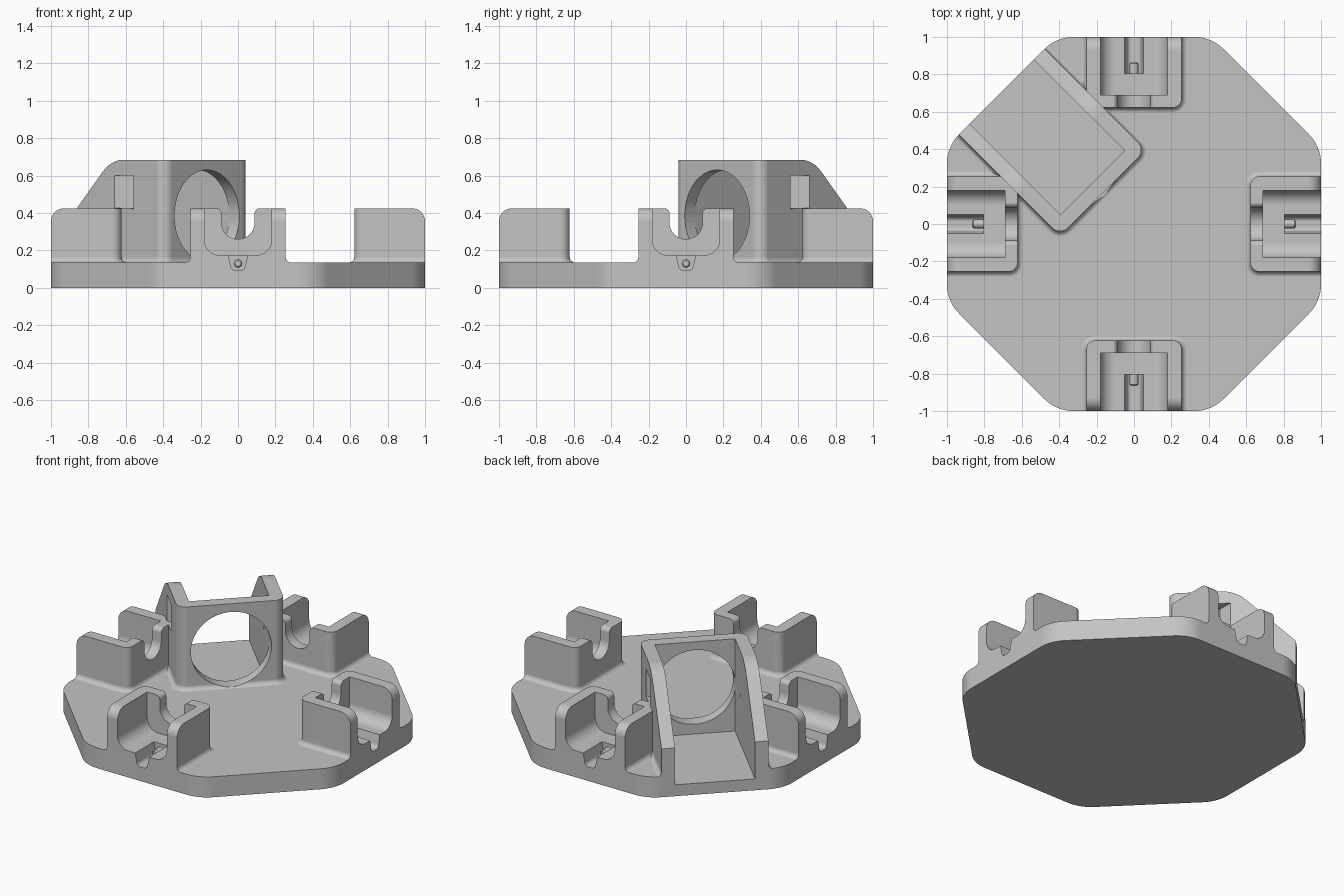
import bpy
import bmesh
import math
from mathutils import Matrix, Vector

if "Cube" in bpy.data.objects:
    bpy.data.objects.remove(bpy.data.objects["Cube"])

grey = bpy.data.materials.new("light grey plastic")
grey.use_nodes = True
colour = (0.55, 0.55, 0.55, 1)
grey.diffuse_color = colour
grey.node_tree.nodes["Principled BSDF"].inputs["Base Color"].default_value = colour

PLATE_TOP, FILLET, FAR = 0.135, 0.03, 1.3


def rounded(corners, segments=10):
    """Outline from (x, y, radius) corners, each rounded by its radius."""
    out = []
    for i, (x, y, r) in enumerate(corners):
        p = Vector((x, y))
        if r <= 0:
            out.append(p)
            continue
        a = (Vector(corners[i - 1][:2]) - p).normalized()
        b = (Vector(corners[(i + 1) % len(corners)][:2]) - p).normalized()
        half = a.angle(b) / 2
        centre = p + (a + b).normalized() * r / math.sin(half)
        start = p + a * r / math.tan(half) - centre
        sweep = start.angle_signed(p + b * r / math.tan(half) - centre)
        for s in range(segments + 1):
            # angle_signed is clockwise, so the turn is negated
            out.append(centre + Matrix.Rotation(-sweep * s / segments, 2) @ start)
    return out


def loft(name, rings, turn=0):
    """Solid through a stack of matching rings, turned about z."""
    bm = bmesh.new()
    loops = [[bm.verts.new(p) for p in ring] for ring in rings]
    n = len(loops[0])
    for low, high in zip(loops, loops[1:]):
        for i in range(n):
            j = (i + 1) % n
            bm.faces.new((low[i], low[j], high[j], high[i]))
    bm.faces.new(loops[0])
    bm.faces.new(loops[-1])
    bmesh.ops.recalc_face_normals(bm, faces=bm.faces)
    bm.transform(Matrix.Rotation(math.radians(turn), 4, "Z"))
    mesh = bpy.data.meshes.new(name)
    bm.to_mesh(mesh)
    bm.free()
    mesh.materials.append(grey)
    obj = bpy.data.objects.new(name, mesh)
    bpy.context.collection.objects.link(obj)
    return obj


def prism(name, outline, axis, lo, hi, turn=0):
    """Extrude an outline along one axis."""
    place = {"X": lambda p, d: (d, p.x, p.y),
             "Y": lambda p, d: (p.x, d, p.y),
             "Z": lambda p, d: (p.x, p.y, d)}[axis]
    return loft(name, [[place(p, d) for p in outline] for d in (lo, hi)], turn)


def combine(target, tool, operation):
    """Apply a boolean and remove the tool."""
    tool.hide_render = True
    mod = target.modifiers.new("cut", "BOOLEAN")
    mod.operation, mod.solver, mod.object = operation, "EXACT", tool
    bpy.context.view_layer.objects.active = target
    bpy.ops.object.modifier_apply(modifier=mod.name)
    bpy.data.objects.remove(tool)


def flared_block(name, half, back, radius, top, turn):
    """Upright block with rounded rear corners and a concave foot fillet."""
    levels = [(0.05, FILLET)]
    for s in range(7):
        t = math.radians(15 * s)
        levels.append((PLATE_TOP - 0.0005 + FILLET * (1 - math.cos(t)),
                       FILLET * (1 - math.sin(t))))
    levels.append((top, 0))
    rings = []
    for z, d in levels:
        shape = rounded([(-half - d, -FAR, 0), (half + d, -FAR, 0),
                         (half + d, back + d, radius + d),
                         (-half - d, back + d, radius + d)])
        rings.append([(p.x, p.y, z) for p in shape])
    return loft(name, rings, turn)


# Octagonal plate, trimmed to its rounded outline after the parts are joined
slab = [Vector(c) for c in ((-1.2, -1.2), (1.2, -1.2), (1.2, 1.2), (-1.2, 1.2))]
body = prism("mounting_plate", slab, "Z", 0, PLATE_TOP)
ring = 1 / math.cos(math.pi / 8)
octagon = rounded([(ring * math.cos(a), ring * math.sin(a), 0.22)
                   for a in (math.pi / 8 + k * math.pi / 4 for k in range(8))])

# Four cable holders with rounded outer top edges
for turn in range(0, 360, 90):
    holder = flared_block("holder", 0.255, -0.622, 0.05, 0.425, turn)
    side = rounded([(-1, -0.2, 0), (-0.3, -0.2, 0), (-0.3, 0.6, 0),
                    (-0.45, 0.6, 0), (-0.45, 0.5, 0), (-1, 0.5, 0)])
    side = rounded([(-1, -0.2, 0), (-0.3, -0.2, 0), (-0.3, 0.425, 0),
                    (-1, 0.425, 0.07)])
    combine(holder, prism("holder_side", side, "X", -0.5, 0.5, turn), "INTERSECT")
    combine(body, holder, "UNION")

# Tall diagonal bracket with sloping side walls
BRACKET = 225
bracket = flared_block("bracket", 0.325, -0.235, 0.06, 0.685, BRACKET)
side = rounded([(-1.25, -0.2, 0), (0, -0.2, 0), (0, 0.684, 0),
                (-0.635, 0.684, 0.22), (-1.25, 0.069, 0)])
combine(bracket, prism("bracket_side", side, "X", -0.6, 0.6, BRACKET), "INTERSECT")
combine(body, bracket, "UNION")
combine(body, prism("outline", octagon, "Z", -0.5, 1.5), "INTERSECT")

# Bracket cavity and round window
cavity = rounded([(-0.243, 0.075, 0), (0.243, 0.075, 0), (0.243, 1, 0), (-0.243, 1, 0)])
combine(body, prism("cavity", cavity, "Y", -FAR, -0.312, BRACKET), "DIFFERENCE")
window = [Vector((0.245 * math.cos(a), 0.385 + 0.245 * math.sin(a)))
          for a in (math.tau * k / 64 for k in range(64))]
combine(body, prism("window", window, "Y", -0.5, -0.1, BRACKET), "DIFFERENCE")

# Holder pocket, cable slot and floor notch
pocket = rounded([(-0.18, 0.175, 0.08), (0.18, 0.175, 0.08), (0.18, 0.6, 0), (-0.18, 0.6, 0)])
slot = rounded([(-0.2, 0.6, 0), (-0.2, 0.4255, 0), (-0.088, 0.4255, 0.03),
                (-0.088, 0.26, 0.087), (0.088, 0.26, 0.087),
                (0.088, 0.4255, 0.03), (0.2, 0.4255, 0), (0.2, 0.6, 0)])
notch = rounded([(-0.056, 0.2, 0), (-0.034, 0.093, 0.025),
                 (0.034, 0.093, 0.025), (0.056, 0.2, 0)])
peg = [Vector((math.cos(a), math.sin(a))) for a in (math.tau * k / 24 for k in range(24))]
parts = [body]
for turn in range(0, 360, 90):
    combine(body, prism("pocket", pocket, "Y", -FAR, -0.69, turn), "DIFFERENCE")
    combine(body, prism("slot", slot, "Y", -0.75, -0.56, turn), "DIFFERENCE")
    combine(body, prism("notch", notch, "Y", -FAR, -0.805, turn), "DIFFERENCE")
    # Small peg with a chamfered tip standing out of the notch wall
    rings = [[(p.x * r, y, 0.13 + p.y * r) for p in peg]
             for y, r in ((-0.79, 0.023), (-0.858, 0.023), (-0.866, 0.016))]
    parts.append(loft("peg", rings, turn))

# Smooth the curved surfaces and keep flat faces flat
for obj in parts:
    bpy.ops.object.select_all(action="DESELECT")
    obj.select_set(True)
    bpy.context.view_layer.objects.active = obj
    bpy.ops.object.shade_smooth_by_angle(angle=math.radians(30))
    obj.modifiers.new("even_shading", "WEIGHTED_NORMAL").keep_sharp = True
